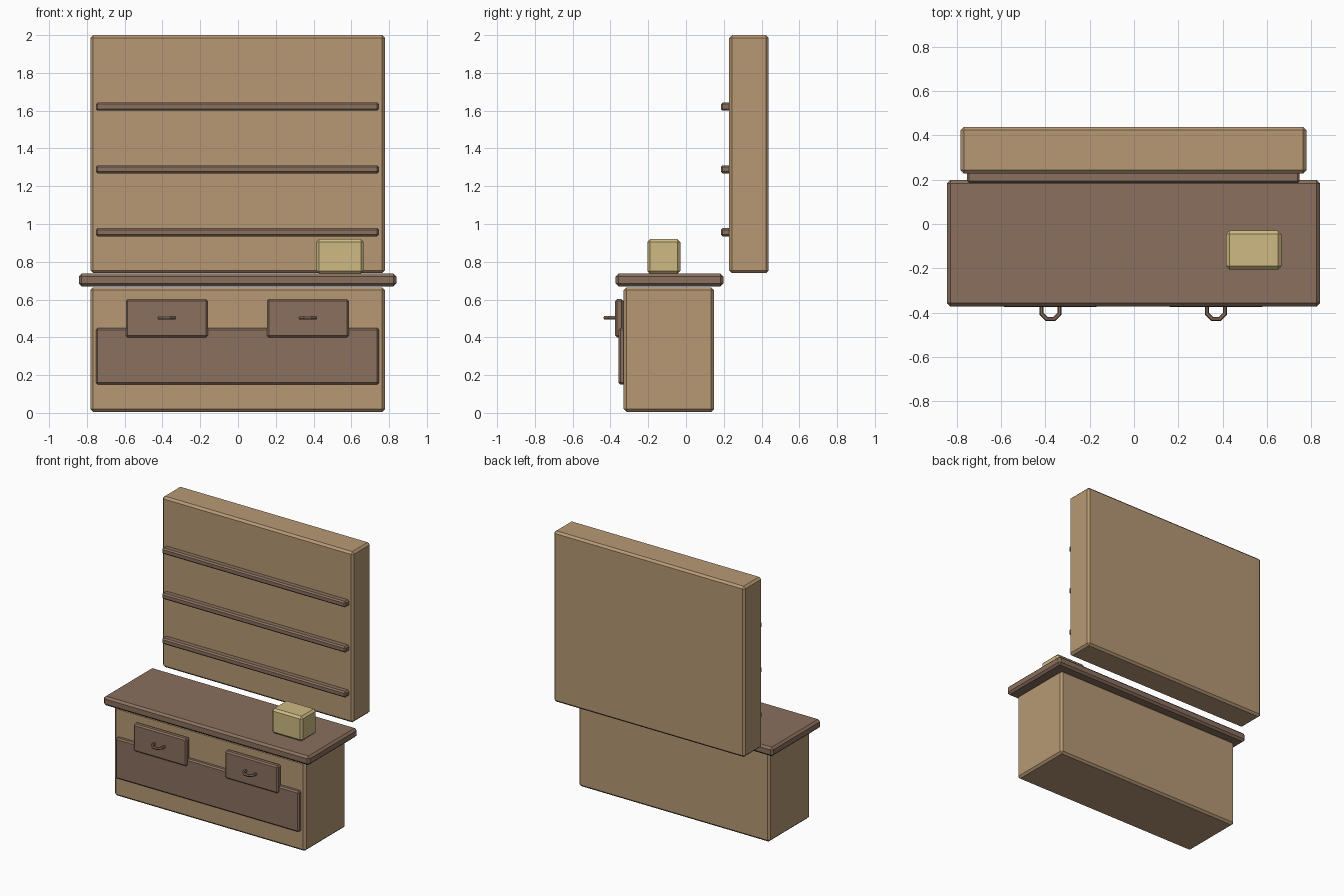
import bpy
import math

if "Cube" in bpy.data.objects:
    bpy.data.objects.remove(bpy.data.objects["Cube"])


def material(name, r, g, b):
    m = bpy.data.materials.new(name)
    lin = [((c / 255 + 0.055) / 1.055) ** 2.4 for c in (r, g, b)]
    m.diffuse_color = (*lin, 1)
    m.use_nodes = True
    m.node_tree.nodes["Principled BSDF"].inputs["Base Color"].default_value = m.diffuse_color
    return m


tan = material("tan wood", 183, 153, 117)
brown = material("brown wood", 138, 112, 94)
yellow = material("pale yellow", 206, 186, 130)


def box(name, x, y, z, mat, bevel=0.015):
    """Chamfered box from (min, max) ranges."""
    ranges = (x, y, z)
    bpy.ops.mesh.primitive_cube_add(size=1, location=[(a + b) / 2 for a, b in ranges])
    o = bpy.context.object
    o.name = name
    o.scale = [b - a for a, b in ranges]
    bpy.ops.object.transform_apply(location=False, rotation=False, scale=True)
    mod = o.modifiers.new("chamfer", 'BEVEL')
    mod.width = bevel
    mod.segments = 1
    o.data.materials.append(mat)
    return o


# Lower cabinet, worktop and tall back board
box("base_cabinet", (-0.782, 0.778), (-0.33, 0.148), (0.005, 0.665), tan)
box("worktop", (-0.843, 0.839), (-0.372, 0.198), (0.67, 0.737), brown)
box("back_board", (-0.782, 0.778), (0.228, 0.438), (0.74, 2.0), tan)

# Thin shelves on the back board
for i, z in enumerate((0.935, 1.267, 1.6)):
    box(f"shelf_{i + 1}", (-0.753, 0.747), (0.184, 0.25), (z, z + 0.044), brown, 0.01)

# Front panel
box("front_panel", (-0.753, 0.747), (-0.358, -0.32), (0.15, 0.45), brown, 0.01)

# Drawers with ring handles
for side, x in (("left", -0.377), ("right", 0.37)):
    box(f"{side}_drawer", (x - 0.217, x + 0.217), (-0.375, -0.331), (0.4, 0.602), brown, 0.01)
    bpy.ops.mesh.primitive_torus_add(
        location=(x, -0.388, 0.503), rotation=(0, 0, math.radians(22.5)),
        major_segments=8, minor_segments=6, major_radius=0.044, minor_radius=0.01)
    handle = bpy.context.object
    handle.name = f"{side}_handle"
    handle.data.materials.append(brown)

# Small box on the worktop
box("small_box", (0.415, 0.665), (-0.205, -0.03), (0.737, 0.92), yellow)
